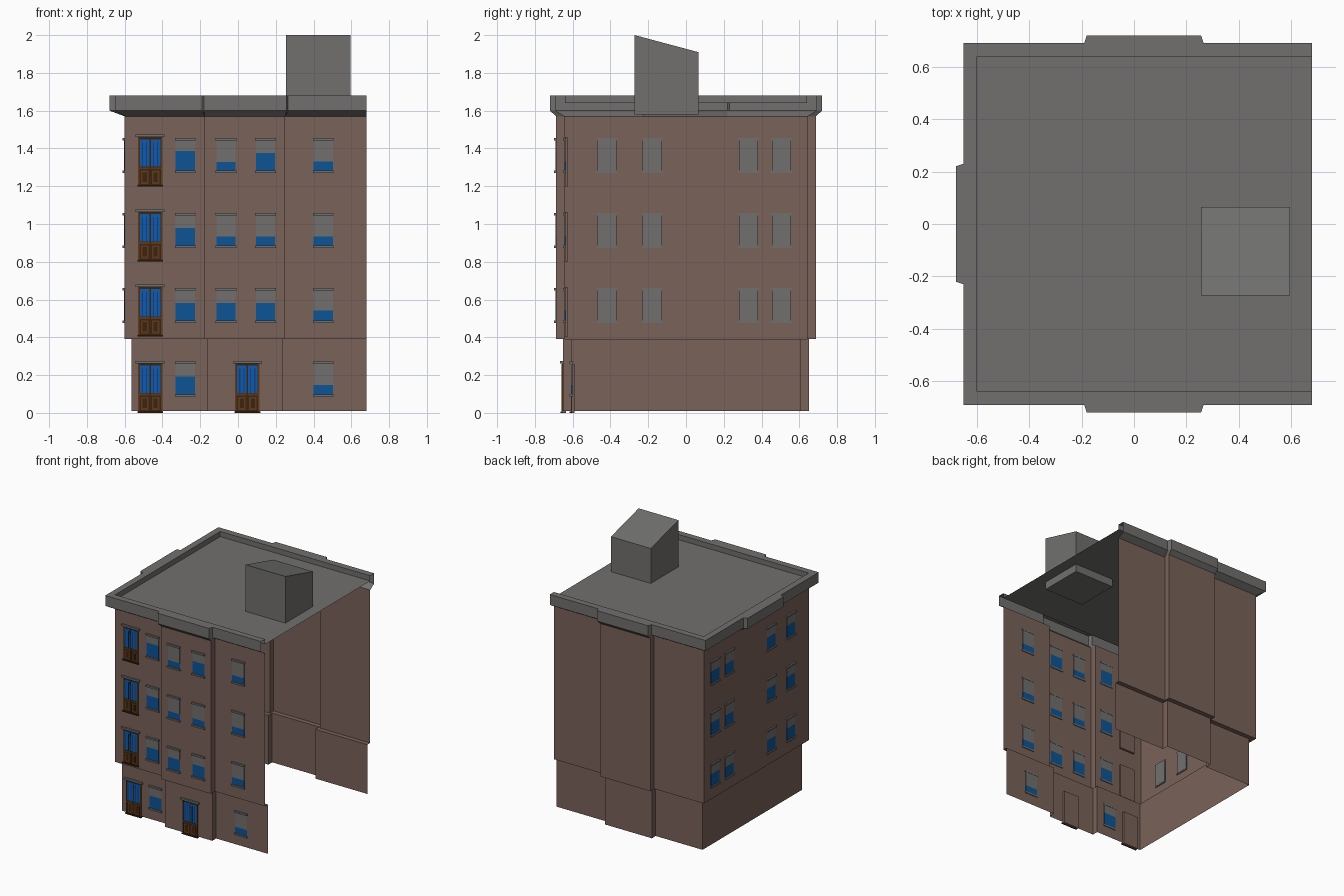
import bpy, bmesh

if "Cube" in bpy.data.objects:
    bpy.data.objects.remove(bpy.data.objects["Cube"])

def material(name, r, g, b):
    m = bpy.data.materials.new(name)
    m.diffuse_color = (r, g, b, 1)
    m.use_nodes = True
    m.node_tree.nodes["Principled BSDF"].inputs["Base Color"].default_value = m.diffuse_color
    return m

WALL = material("brown_brick", 0.195, 0.122, 0.101)
STONE = material("grey_stone", 0.165, 0.163, 0.158)
GLASS = material("window_blue", 0.004, 0.088, 0.30)
CURTAIN = material("curtain_blue", 0.005, 0.10, 0.42)
FOLD = material("curtain_shadow_blue", 0.004, 0.05, 0.20)
WOOD = material("door_wood", 0.11, 0.042, 0.009)
DARK = material("dark_wood", 0.045, 0.017, 0.005)

def finish(name, bm, mat):
    me = bpy.data.meshes.new(name)
    bm.to_mesh(me)
    bm.free()
    me.materials.append(mat)
    ob = bpy.data.objects.new(name, me)
    bpy.context.collection.objects.link(ob)
    return ob

# Plan outline with a projecting middle bay, mirrored front to back, open at +x
def ring(xl, xb, ym, yb, s0, s1, z, e=0.0):
    half = [(0.68, -ym), (s1 + e, -ym), (s1, -yb), (s0, -yb),
            (s0 - e, -ym), (xl, -ym), (xl, -0.23), (xb, -0.22)]
    return [(x, y, z) for x, y in half] + [(x, -y, z) for x, y in reversed(half)]

def loft(name, rings, mat):
    bm = bmesh.new()
    rows = [[bm.verts.new(p) for p in r] for r in rings]
    for a, b in zip(rows, rows[1:]):
        for i in range(len(a) - 1):
            bm.faces.new((a[i + 1], a[i], b[i], b[i + 1]))
    return finish(name, bm, mat)

low = (-0.565, -0.565, 0.605, 0.652, -0.165, 0.237)
up = (-0.60, -0.60, 0.64, 0.688, -0.177, 0.25)
eave = (-0.65, -0.68, 0.69, 0.72, -0.18, 0.256)
inner = (-0.60, -0.60, 0.64, 0.64, -0.18, 0.256)
loft("walls", [ring(*low, 0.01), ring(*low, 0.39), ring(*up, 0.39), ring(*up, 1.57)], WALL)
loft("cornice", [ring(*up, 1.57), ring(*eave, 1.60, 0.01), ring(*eave, 1.68, 0.01),
                 ring(*inner, 1.68, 0.01), ring(*inner, 1.64, 0.01)], STONE)

# Flat roof
bm = bmesh.new()
bm.faces.new([bm.verts.new(p) for p in
              ((-0.60, -0.64, 1.64), (0.68, -0.64, 1.64), (0.68, 0.64, 1.64), (-0.60, 0.64, 1.64))])
finish("roof_deck", bm, STONE)

# Boxes collected by part name
parts = {}

def box(name, mat, lo, hi):
    bm = parts.setdefault(name, (bmesh.new(), mat))[0]
    for v in bmesh.ops.create_cube(bm, size=1)["verts"]:
        v.co = [(l + h) / 2 + c * abs(h - l) for l, h, c in zip(lo, hi, v.co)]

# Box on a wall: u along it, d outward from the wall plane
def plate(name, mat, left, wall, u0, u1, d0, d1, z0, z1):
    if left:
        box(name, mat, (-wall - d1, u0, z0), (-wall - d0, u1, z1))
    else:
        box(name, mat, (u0, -wall - d1, z0), (u1, -wall - d0, z1))

def window(side, left, wall, u0, z0, fill, w=0.102, h=0.172):
    u1, zm = u0 + w, z0 + fill
    plate(side + "_window_glass", GLASS, left, wall, u0, u1, -0.004, 0.003, z0, zm)
    plate(side + "_window_blinds", STONE, left, wall, u0, u1, -0.004, 0.004, zm, z0 + h)
    plate(side + "_window_sills", STONE, left, wall, u0 - .004, u1 + .004, -0.006, 0.012, z0 - .006, z0 + .006)
    plate(side + "_window_lintels", STONE, left, wall, u0 - .004, u1 + .004, -0.006, 0.012, z0 + h - .006, z0 + h + .007)
    if left:  # plain grey panel on the inside
        plate("left_window_backs", STONE, left, wall, u0, u1, -0.008, -0.004, z0, z0 + h)

def door(wall, c, z0):
    def p(name, mat, a, b, d0, d1, zl, zh):
        plate(name, mat, False, wall, c + a, c + b, d0, d1, z0 + zl, z0 + zh)
    p("door_recess_backs", WALL, -.065, .065, -.016, -.001, 0, .26)
    p("door_frames", DARK, -.065, .065, -.001, .003, 0, .262)
    p("door_lintels", STONE, -.077, .077, 0, .014, .262, .276)
    p("door_steps", DARK, -.068, .068, 0, .012, 0, .008)
    p("door_rails", WOOD, -.058, .058, .003, .006, .092, .102)
    for s in (-1, 1):
        m = s * .029
        p("door_panels", WOOD, m - .020, m + .020, .003, .005, .015, .085)
        p("door_panel_insets", DARK, m - .011, m + .011, .005, .006, .025, .075)
        p("door_curtains", CURTAIN, m - .025, m + .025, .003, .005, .106, .25)
        for f in (-.012, .010):
            p("curtain_folds", FOLD, m + f - .003, m + f + .003, .005, .006, .106, .235)
        p("door_stiles", WOOD, s * .061 - .004, s * .061 + .004, .003, .006, .01, .258)
    p("door_centre_stiles", DARK, -.004, .004, .003, .007, .01, .22)

# Front windows: blue height per column on the upper floors
columns = ((-0.33, .64), (-0.115, .688), (0.095, .688), (0.40, .64))
fills = {0.483: (.098, .098, .098, .06), 0.88: (.10, .055, .055, .055), 1.276: (.11, .052, .10, .055)}
for z, row in fills.items():
    for (u, wall), f in zip(columns, row):
        window("front", False, wall, u, z, f)
    door(.64, -0.465, z - 0.078)
    # Left side windows
    for i, y in enumerate((-0.47, -0.23, 0.28, 0.455)):
        window("left", True, .60, y, z, (.10, .10, .09, .10)[i])
for u, f in ((-0.33, .10), (0.40, .055)):
    window("front", False, .605, u, 0.092, f)
door(.605, -0.465, 0)
door(.652, 0.05, 0)

# Roof stair house with a sloping top
box("roof_stair_house", STONE, (0.255, -0.272, 1.58), (0.595, 0.065, 2.0))
for v in parts["roof_stair_house"][0].verts:
    if v.co.z > 1.9 and v.co.y > 0:
        v.co.z = 1.91

for name, (bm, mat) in parts.items():
    finish(name, bm, mat)
